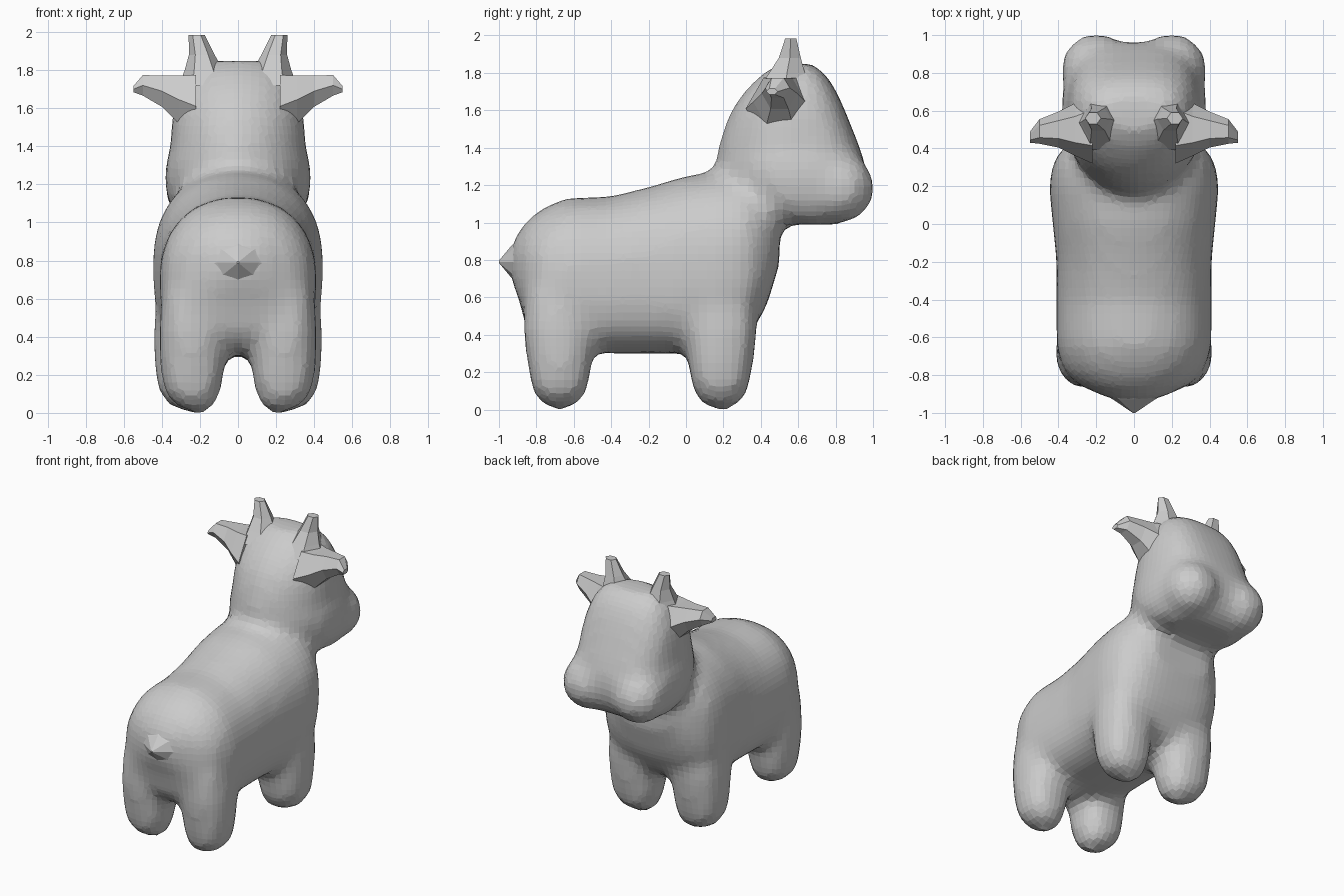
import bpy, bmesh
from math import cos, sin, pi
from mathutils import Vector

cube = bpy.data.objects.get("Cube")
if cube:
    bpy.data.objects.remove(cube, do_unlink=True)

grey = bpy.data.materials.new("plain grey")
grey.use_nodes = True
grey.diffuse_color = (0.6, 0.6, 0.6, 1)
grey.node_tree.nodes["Principled BSDF"].inputs["Base Color"].default_value = (0.6, 0.6, 0.6, 1)

AXES = {"x": (1, 2, 0), "y": (0, 2, 1), "z": (0, 1, 2)}


def loft(bm, axis, rings, sides=32, power_low=2.0, power_high=2.0):
    """Skin superellipse rings (position, centre a, centre b, half a, half b)."""
    ia, ib, ip = AXES[axis]
    loops = []
    for pos, ca, cb, ha, hb in rings:
        loop = []
        for i in range(sides):
            t = 2 * pi * i / sides
            c, s = cos(t), sin(t)
            n = power_high if s > 0 else power_low
            r = (abs(c) ** n + abs(s) ** n) ** (-1 / n)
            co = [0, 0, 0]
            co[ia], co[ib], co[ip] = ca + ha * r * c, cb + hb * r * s, pos
            loop.append(bm.verts.new(co))
        loops.append(loop)
    for low, high in zip(loops, loops[1:]):
        for i in range(sides):
            j = (i + 1) % sides
            bm.faces.new((low[i], low[j], high[j], high[i]))
    bm.faces.new(loops[0])
    bm.faces.new(loops[-1])


def finish(bm, name):
    bmesh.ops.recalc_face_normals(bm, faces=bm.faces[:])
    mesh = bpy.data.meshes.new(name)
    bm.to_mesh(mesh)
    bm.free()
    mesh.materials.append(grey)
    ob = bpy.data.objects.new(name, mesh)
    bpy.context.collection.objects.link(ob)
    return ob


def span(low, high):
    return (low + high) / 2, (high - low) / 2


body = bmesh.new()

# Trunk: y, underside z, back z, half width
trunk = [(-0.94, 0.71, 0.87, 0.09), (-0.89, 0.58, 0.96, 0.21),
         (-0.85, 0.42, 1.01, 0.30), (-0.78, 0.34, 1.07, 0.37),
         (-0.65, 0.31, 1.13, 0.41), (-0.40, 0.30, 1.14, 0.41),
         (-0.20, 0.30, 1.19, 0.41), (0.00, 0.30, 1.25, 0.43),
         (0.20, 0.31, 1.28, 0.45), (0.33, 0.38, 1.28, 0.43),
         (0.43, 0.55, 1.25, 0.35), (0.50, 0.78, 1.15, 0.24)]
rings = []
for y, low, high, half in trunk:
    cz, hz = span(low, high)
    rings.append((y, 0, cz, half, hz))
loft(body, "y", rings, power_low=3.2, power_high=2.2)

# Head and neck: z, nape y, face y, half width
head = [(0.99, 0.55, 0.82, 0.24), (1.03, 0.38, 0.89, 0.32),
        (1.10, 0.25, 0.94, 0.365), (1.20, 0.18, 0.965, 0.385),
        (1.30, 0.16, 0.96, 0.38), (1.40, 0.17, 0.93, 0.355),
        (1.50, 0.20, 0.89, 0.35), (1.60, 0.24, 0.85, 0.34),
        (1.70, 0.31, 0.805, 0.31), (1.79, 0.40, 0.75, 0.26),
        (1.85, 0.50, 0.67, 0.18)]
rings = []
for z, nape, face, half in head:
    cy, hy = span(nape, face)
    rings.append((z, 0, cy, half, hy))
loft(body, "z", rings, power_low=1.9, power_high=3.0)

# Muzzle lobes and legs, on both sides
leg = [(0.0, 0.22, 0.05, 0.05), (0.04, 0.24, 0.12, 0.11), (0.11, 0.255, 0.165, 0.15),
       (0.25, 0.255, 0.185, 0.175), (0.42, 0.255, 0.19, 0.195), (0.62, 0.25, 0.18, 0.19)]
for side in (-1, 1):
    lobe = bmesh.ops.create_uvsphere(body, u_segments=20, v_segments=12, radius=0.19)
    for v in lobe["verts"]:
        v.co += Vector((side * 0.2, 0.82, 1.185))
    for y, slim in ((0.185, 0.0), (-0.675, 0.03)):
        loft(body, "z", [(z, side * (x - slim / 2), y, hx - slim / 2, hy)
                         for z, x, hx, hy in leg], 20, 2.5, 2.5)

# Fuse into one softened, faceted skin
skin = finish(body, "body")
fuse = skin.modifiers.new("fuse", "REMESH")
fuse.mode = "VOXEL"
fuse.voxel_size = 0.045
fuse.use_smooth_shade = False
soften = skin.modifiers.new("soften", "SMOOTH")
soften.factor = 0.5
soften.iterations = 6

# Tail
tail = bmesh.new()
loft(tail, "y", [(-0.86, 0, 0.77, 0.23, 0.18), (-0.93, 0, 0.79, 0.11, 0.09),
                 (-1.0, 0, 0.79, 0.006, 0.006)], 8)
finish(tail, "tail")

# Ears and horns: chunky low-sided lofts
for side, label in ((1, "left"), (-1, "right")):
    ear = bmesh.new()
    loft(ear, "x", [(side * x, y, z, hy, hz) for x, y, z, hy, hz in (
        (0.22, 0.51, 1.61, 0.19, 0.19), (0.31, 0.50, 1.645, 0.14, 0.145),
        (0.40, 0.50, 1.69, 0.095, 0.095), (0.50, 0.49, 1.72, 0.065, 0.062),
        (0.55, 0.46, 1.70, 0.03, 0.018))], 6)
    finish(ear, label + "_ear")
    horn = bmesh.new()
    loft(horn, "z", [(z, side * x, y, hx, hy) for z, x, y, hx, hy in (
        (1.72, 0.17, 0.53, 0.14, 0.16), (1.80, 0.18, 0.54, 0.10, 0.11),
        (1.88, 0.19, 0.555, 0.068, 0.068), (1.985, 0.217, 0.56, 0.042, 0.034))], 6)
    finish(horn, label + "_horn")
